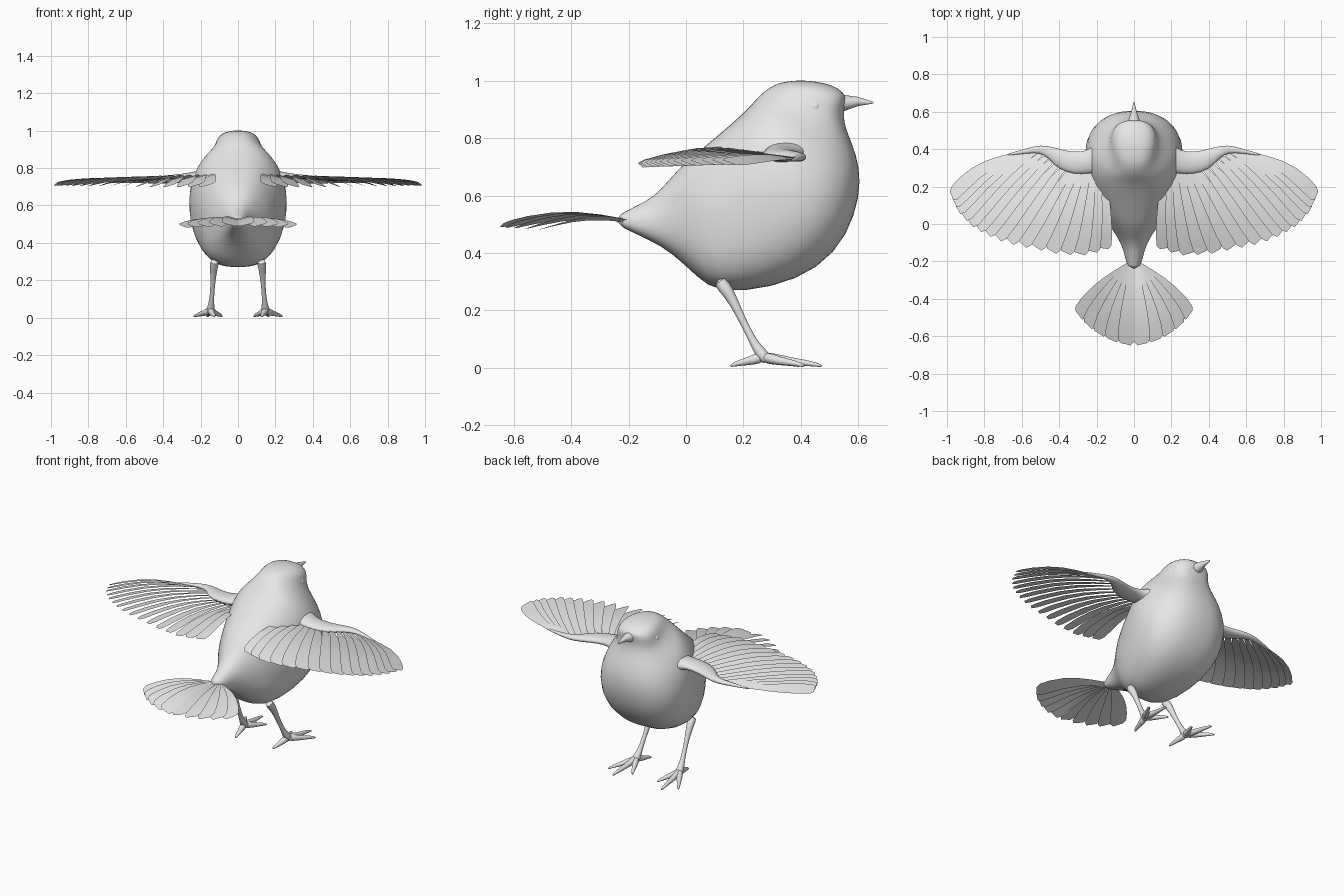
import bpy, bmesh, math
from mathutils import Vector

if "Cube" in bpy.data.objects:
    bpy.data.objects.remove(bpy.data.objects["Cube"])

grey = bpy.data.materials.new("plain_grey")
grey.diffuse_color = (0.8, 0.8, 0.8, 1)
grey.use_nodes = True
grey.node_tree.nodes["Principled BSDF"].inputs["Base Color"].default_value = grey.diffuse_color


def finish(name, bm, mirror=False, subdiv=0, closed=True, angle=60):
    """Turn a bmesh into a smooth-shaded object with modifiers."""
    if closed:
        bmesh.ops.recalc_face_normals(bm, faces=bm.faces)
    me = bpy.data.meshes.new(name)
    bm.to_mesh(me)
    bm.free()
    ob = bpy.data.objects.new(name, me)
    bpy.context.collection.objects.link(ob)
    me.materials.append(grey)
    bpy.ops.object.select_all(action='DESELECT')
    ob.select_set(True)
    bpy.context.view_layer.objects.active = ob
    bpy.ops.object.shade_smooth_by_angle(angle=math.radians(angle))
    if mirror:
        m = ob.modifiers.new("mirror", 'MIRROR')
        m.use_mirror_merge = False
    if subdiv:
        s = ob.modifiers.new("smooth", 'SUBSURF')
        s.levels = s.render_levels = subdiv
    return ob


def loft(bm, rings):
    """Skin a list of closed rings and cap both ends."""
    rows = [[bm.verts.new(p) for p in r] for r in rings]
    n = len(rows[0])
    for a, b in zip(rows, rows[1:]):
        for i in range(n):
            j = (i + 1) % n
            bm.faces.new((a[i], a[j], b[j], b[i]))
    bm.faces.new(rows[0])
    bm.faces.new(rows[-1])


def tube(bm, pts, n=10):
    """Tapered limb; each point is x, y, z, sideways radius, upright radius."""
    P = [Vector(p[:3]) for p in pts]
    rings = []
    for i, p in enumerate(pts):
        d = (P[min(i + 1, len(P) - 1)] - P[max(i - 1, 0)]).normalized()
        side = d.cross(Vector((0, 0, 1))).normalized()
        up = side.cross(d)
        rings.append([P[i] + side * p[3] * math.cos(a) + up * p[4] * math.sin(a)
                      for a in (math.tau * k / n for k in range(n))])
    loft(bm, rings)


def feather(bm, root, tip, w, arch, roll, skew=0.0, bow=0.0):
    """Thin blunt vane from root to tip, arched upward and rolled about its shaft."""
    root, tip = Vector(root), Vector(tip)
    d = tip - root
    side = Vector((-d.y, d.x, 0)).normalized()
    rows = []
    for u, k in ((0, .3), (.2, .5), (.4, .72), (.6, .9), (.8, 1), (.95, .95), (1, .6)):
        c = root + d * u + Vector((0, 0, arch * math.sin(math.pi * u)))
        c += side * bow * math.sin(math.pi * u)
        row = []
        for s in (-1, 0, 1):
            p = c + side * (s * w * k) + Vector((0, 0, s * roll * k))
            if u > .9:
                p += d.normalized() * s * skew
            row.append(bm.verts.new(p))
        rows.append(row)
    for a, b in zip(rows, rows[1:]):
        for i in range(2):
            f = bm.faces.new((a[i], a[i + 1], b[i + 1], b[i]))
            f.normal_update()
            if f.normal.z < 0:
                f.normal_flip()


def along(poly, t):
    """Point at fraction t through an evenly spaced polyline."""
    x = t * (len(poly) - 1)
    i = min(int(x), len(poly) - 2)
    return Vector(poly[i]).lerp(Vector(poly[i + 1]), x - i)


def spow(v, e):
    return math.copysign(abs(v) ** e, v)


# Body and head: slanted rings given by back y,z, belly y,z, half width, roundness
sections = [(-.25, .53, -.24, .495, .036, .9), (-.14, .577, -.13, .447, .055, .9),
            (-.085, .622, -.05, .402, .09, .88), (-.03, .692, .04, .315, .14, .82),
            (.03, .744, .11, .258, .185, .76), (.1, .802, .3, .276, .23, .78),
            (.16, .854, .465, .343, .263, .82), (.2, .89, .565, .46, .264, .85),
            (.23, .921, .608, .6, .232, .86), (.25, .944, .606, .7, .185, .86),
            (.275, .966, .58, .78, .147, .86), (.305, .987, .558, .83, .127, .86),
            (.35, 1, .549, .875, .119, .84), (.42, 1.003, .552, .91, .107, .84),
            (.49, .992, .556, .935, .075, .88), (.535, .972, .554, .95, .034, 1)]
bm = bmesh.new()
rings = []
for by, bz, fy, fz, hw, e in sections:
    ring = []
    for k in range(32):
        a = math.tau * k / 32
        s = math.sin(a)
        t = .5 - .5 * spow(math.cos(a), (1 + e) / 2) + .06 * s * s
        ring.append((hw * spow(s, e), by + (fy - by) * t, bz + (fz - bz) * t))
    rings.append(ring)
loft(bm, rings)
finish("body", bm, subdiv=1)

# Beak
bm = bmesh.new()
tube(bm, [(0, .52, .922, .04, .036), (0, .55, .923, .032, .028),
          (0, .6, .928, .015, .016), (0, .653, .924, .002, .003)], 12)
finish("beak", bm)

# Eyes
bm = bmesh.new()
bmesh.ops.create_uvsphere(bm, u_segments=20, v_segments=12, radius=.028)
bmesh.ops.translate(bm, verts=bm.verts, vec=(.1, .447, .908))
finish("eyes", bm, mirror=True)

# Wing arms
bm = bmesh.new()
tube(bm, [(.1, .36, .745, .11, .08), (.155, .36, .745, .1, .065), (.2, .345, .748, .075, .042),
          (.25, .33, .748, .062, .03), (.31, .325, .744, .063, .024), (.38, .34, .74, .056, .022),
          (.44, .38, .736, .034, .019), (.5, .404, .734, .022, .015), (.58, .39, .73, .013, .01),
          (.69, .367, .722, .004, .004)], 14)
finish("wing_arms", bm, mirror=True, subdiv=1)

# Flight feathers fanned along the arm
roots = [(.16, .28, .745), (.24, .29, .745), (.33, .3, .74), (.43, .35, .735), (.53, .385, .73), (.62, .375, .727)]
tips = [(.165, -.13, .708), (.28, -.16, .706), (.42, -.15, .706), (.57, -.115, .708), (.7, -.085, .71),
        (.805, -.04, .712), (.885, .01, .714), (.945, .08, .716), (.975, .15, .716)]
bm = bmesh.new()
N = 16
for i in range(N):
    t = i / (N - 1)
    feather(bm, along(roots, t), along(tips, t), .047 - .008 * t, .032 - .02 * t, -.013,
            -.004, .035 * t * t)
finish("wing_feathers", bm, mirror=True, closed=False, angle=40)

# Tail fan
bm = bmesh.new()
for i in range(5):
    a = math.radians(6 + 10.3 * i)
    r = .43 - .007 * i
    tip = (r * math.sin(a), -.215 - r * math.cos(a), .497 - .002 * i)
    feather(bm, (.008 + .004 * i, -.215, .516 - .001 * i), tip, .046, .028 - .002 * i,
            .011, -.004, .004 * i)
finish("tail_feathers", bm, mirror=True, closed=False, angle=40)

# Legs
bm = bmesh.new()
tube(bm, [(.125, .11, .31, .03, .03), (.13, .15, .262, .021, .022), (.134, .185, .19, .013, .014),
          (.14, .227, .105, .012, .013), (.144, .25, .065, .018, .019), (.147, .275, .035, .026, .025),
          (.148, .285, .02, .018, .012)])
finish("legs", bm, mirror=True, subdiv=1)

# Toes: three forward, one back
bm = bmesh.new()
for x, y in ((.165, .478), (.083, .4), (.238, .415), (.125, .153)):
    c, e = Vector((.147, .268, .03)), Vector((x, y, .004))
    pts = []
    for t, z, r in ((0, .038, .024), (.3, .027, .018), (.6, .019, .013), (.82, .014, .01), (1, .005, .004)):
        p = c.lerp(e, t)
        pts.append((p.x, p.y, z, r, r))
    tube(bm, pts, 8)
finish("toes", bm, mirror=True, subdiv=1)
